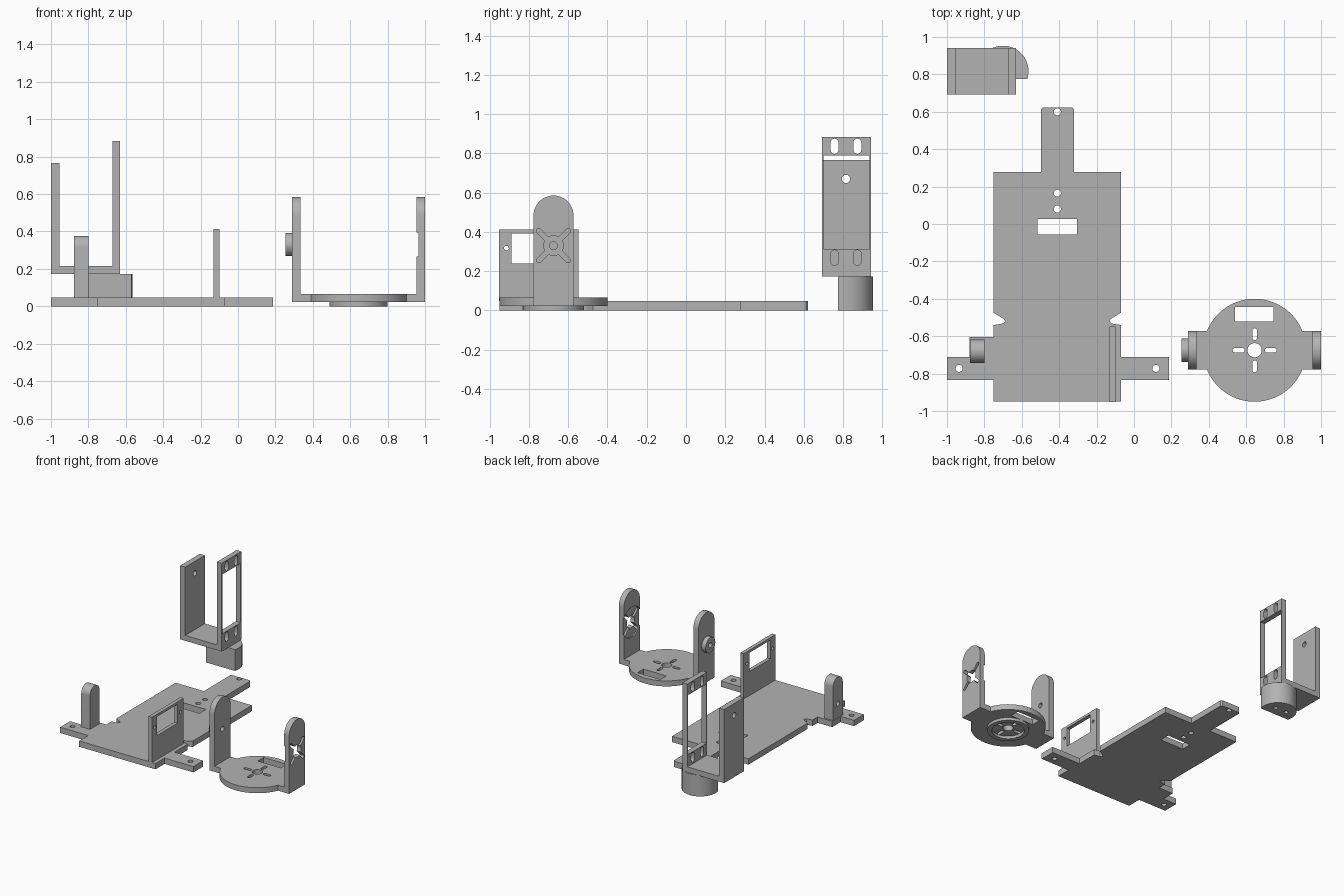
import bpy
import bmesh
from math import pi, sin, cos, asin
from mathutils import Matrix

cube = bpy.data.objects.get("Cube")
if cube:
    bpy.data.objects.remove(cube, do_unlink=True)

grey = bpy.data.materials.new("plain grey")
grey.use_nodes = True
grey.diffuse_color = (0.45, 0.45, 0.45, 1)
bsdf = next(n for n in grey.node_tree.nodes if n.type == 'BSDF_PRINCIPLED')
bsdf.inputs["Base Color"].default_value = grey.diffuse_color


# Outline helpers: each returns a list of 2D points
def arc(cx, cy, r, a0, a1, n=24):
    return [(cx + r * cos(a0 + (a1 - a0) * i / n),
             cy + r * sin(a0 + (a1 - a0) * i / n)) for i in range(n + 1)]


def circle(cx, cy, r, n=32):
    return arc(cx, cy, r, 0, 2 * pi, n)[:-1]


def rect(x0, y0, x1, y1):
    return [(x0, y0), (x1, y0), (x1, y1), (x0, y1)]


def slot(cx, cy, length, width, angle):
    r, d = width / 2, (length - width) / 2
    dx, dy = d * cos(angle), d * sin(angle)
    return (arc(cx + dx, cy + dy, r, angle - pi / 2, angle + pi / 2, 8)
            + arc(cx - dx, cy - dy, r, angle + pi / 2, angle + 3 * pi / 2, 8))


def arch(cx, half, z0, top):
    return [(cx - half, z0), (cx + half, z0)] + arc(cx, top - half, half, 0, pi)


def star(cx, cy, r_in, r_out, width):
    pts, h = [], width / 2
    spread = asin(h / r_in)
    for k in range(4):
        a = pi / 4 + k * pi / 2
        tip = r_out - h
        pts += arc(cx + tip * cos(a), cy + tip * sin(a), h, a - pi / 2, a + pi / 2, 8)
        pts += arc(cx, cy, r_in, a + spread, a + pi / 2 - spread, 6)
    return pts


def plate(name, outline, lo, hi, holes=(), normal='z'):
    """Extrude a flat outline with holes from lo to hi along z or x."""
    curve = bpy.data.curves.new(name, 'CURVE')
    curve.dimensions = '2D'
    curve.fill_mode = 'BOTH'
    curve.extrude = (hi - lo) / 2
    for pts in [outline, *holes]:
        sp = curve.splines.new('POLY')
        sp.points.add(len(pts) - 1)
        for p, (u, v) in zip(sp.points, pts):
            p.co = (u, v, 0, 1)
        sp.use_cyclic_u = True
    tmp = bpy.data.objects.new(name + " outline", curve)
    bpy.context.collection.objects.link(tmp)
    dg = bpy.context.evaluated_depsgraph_get()
    mesh = bpy.data.meshes.new_from_object(tmp.evaluated_get(dg))
    bpy.data.objects.remove(tmp, do_unlink=True)

    bm = bmesh.new()
    bm.from_mesh(mesh)
    bm.transform(Matrix.Translation((0, 0, (lo + hi) / 2)))
    if normal == 'x':
        bm.transform(Matrix(((0, 0, 1, 0), (1, 0, 0, 0), (0, 1, 0, 0), (0, 0, 0, 1))))
    bmesh.ops.remove_doubles(bm, verts=bm.verts, dist=0.0001)
    bmesh.ops.recalc_face_normals(bm, faces=bm.faces)
    bm.to_mesh(mesh)
    bm.free()
    mesh.materials.clear()
    mesh.materials.append(grey)
    ob = bpy.data.objects.new(name, mesh)
    bpy.context.collection.objects.link(ob)
    return ob


def carve(ob, outline, lo, hi, normal):
    """Sink a blind recess into a part."""
    cutter = plate("cutter", outline, lo, hi, normal=normal)
    cutter.hide_render = True
    mod = ob.modifiers.new("recess", 'BOOLEAN')
    mod.operation = 'DIFFERENCE'
    mod.solver = 'EXACT'
    mod.object = cutter
    dg = bpy.context.evaluated_depsgraph_get()
    mesh = bpy.data.meshes.new_from_object(ob.evaluated_get(dg))
    ob.modifiers.clear()
    ob.data = mesh
    bpy.data.objects.remove(cutter, do_unlink=True)


parts = []

# Base plate with side arms, post tab, notches and rear tongue
T = 0.047
L, R = -0.75, -0.07
base = [(L, -0.95), (R, -0.95), (R, -0.835), (0.187, -0.835), (0.187, -0.71), (R, -0.71),
        (R, -0.54), (-0.12, -0.532), (-0.132, -0.52), (-0.125, -0.508), (R, -0.475),
        (R, 0.277), (-0.32, 0.277), (-0.32, 0.612), (-0.33, 0.622), (-0.488, 0.622),
        (-0.498, 0.612), (-0.498, 0.277), (L, 0.277), (L, -0.475), (-0.695, -0.508),
        (-0.688, -0.52), (-0.7, -0.532), (L, -0.54), (L, -0.605), (-0.88, -0.605),
        (-0.88, -0.71), (-1, -0.71), (-1, -0.835), (L, -0.835)]
holes = [circle(x, y, 0.019) for x, y in
         ((-0.935, -0.772), (0.117, -0.772), (-0.41, 0.6), (-0.41, 0.165), (-0.41, 0.08))]
holes.append(rect(-0.515, -0.055, -0.305, 0.027))
parts.append(plate("base_plate", base, 0, T, holes))

# Pivot post and motor wall standing on the base
post = plate("pivot_post", arch(-0.68, 0.062, 0.02, 0.377), -0.878, -0.8, normal='x')
carve(post, circle(-0.68, 0.16, 0.02), -0.9, -0.84, 'x')
parts.append(post)
wall_holes = [rect(-0.89, 0.24, -0.625, 0.392), circle(-0.915, 0.317, 0.012),
              circle(-0.59, 0.317, 0.012)]
parts.append(plate("motor_wall", rect(-0.952, T, -0.548, 0.412), -0.13, -0.1, wall_holes, 'x'))

# Turntable: disc with two lugs, horn slots and cable opening
CX, CY, RAD, HALF = 0.645, -0.675, 0.275, 0.102
ang = asin(HALF / RAD)
disc = (arc(CX, CY, RAD, ang, pi - ang, 40) + [(0.335, CY + HALF), (0.335, CY - HALF)]
        + arc(CX, CY, RAD, pi + ang, 2 * pi - ang, 40)
        + [(0.955, CY - HALF), (0.955, CY + HALF)])
horn = [circle(CX, CY, 0.038)]
horn += [slot(CX + 0.086 * cos(k * pi / 2), CY + 0.086 * sin(k * pi / 2), 0.064, 0.025, k * pi / 2)
         for k in range(4)]
opening = rect(0.54, -0.52, 0.745, -0.445)
parts.append(plate("turntable_disc", disc, 0.022, 0.066, horn + [opening]))
parts.append(plate("turntable_ring", circle(CX, CY, 0.155, 48), 0, 0.022, [circle(CX, CY, 0.12, 48)]))

# Turntable side arms and pivot hub
PZ = 0.33
arm = arch(CY, HALF, 0.022, 0.585)
parts.append(plate("hub_arm", arm, 0.29, 0.335, [circle(CY, PZ, 0.02)], 'x'))
parts.append(plate("pivot_hub", circle(CY, PZ, 0.062), 0.255, 0.29, [circle(CY, PZ, 0.02)], 'x'))
horn_arm = plate("horn_arm", arm, 0.955, 1.0, [star(CY, PZ, 0.05, 0.118, 0.025)], 'x')
carve(horn_arm, circle(CY, PZ, 0.121, 48), 0.94, 0.965, 'x')
parts.append(horn_arm)

# Tilt bracket: floor, short wall and motor frame
Y0, Y1 = 0.692, 0.942
parts.append(plate("bracket_floor", rect(-0.955, Y0, -0.672, Y1), 0.172, 0.215))
parts.append(plate("bracket_wall", rect(Y0, 0.172, Y1, 0.765), -1, -0.955,
                   [circle(0.815, 0.67, 0.021)], 'x'))
frame_holes = [rect(0.7, 0.312, 0.934, 0.79)]
frame_holes += [slot(y, z, 0.078, 0.04, pi / 2) for y in (0.757, 0.873) for z in (0.268, 0.836)]
parts.append(plate("motor_frame", rect(Y0, 0.172, Y1, 0.883), -0.672, -0.63, frame_holes, 'x'))

# Rounded foot under the bracket, flat towards the front
FX, FY, FR = -0.7, 0.817, 0.136
cut = asin(0.042 / FR)
foot = plate("bracket_foot", arc(FX, FY, FR, -cut, pi + cut, 40), 0, 0.172)
for x in (FX - 0.05, FX + 0.05):
    carve(foot, circle(x, 0.85, 0.016), -0.02, 0.06, 'z')
parts.append(foot)

# Smooth round sides, keep edges crisp
bpy.ops.object.select_all(action='DESELECT')
for ob in parts:
    ob.select_set(True)
bpy.context.view_layer.objects.active = parts[0]
bpy.ops.object.shade_smooth_by_angle(angle=0.5)
